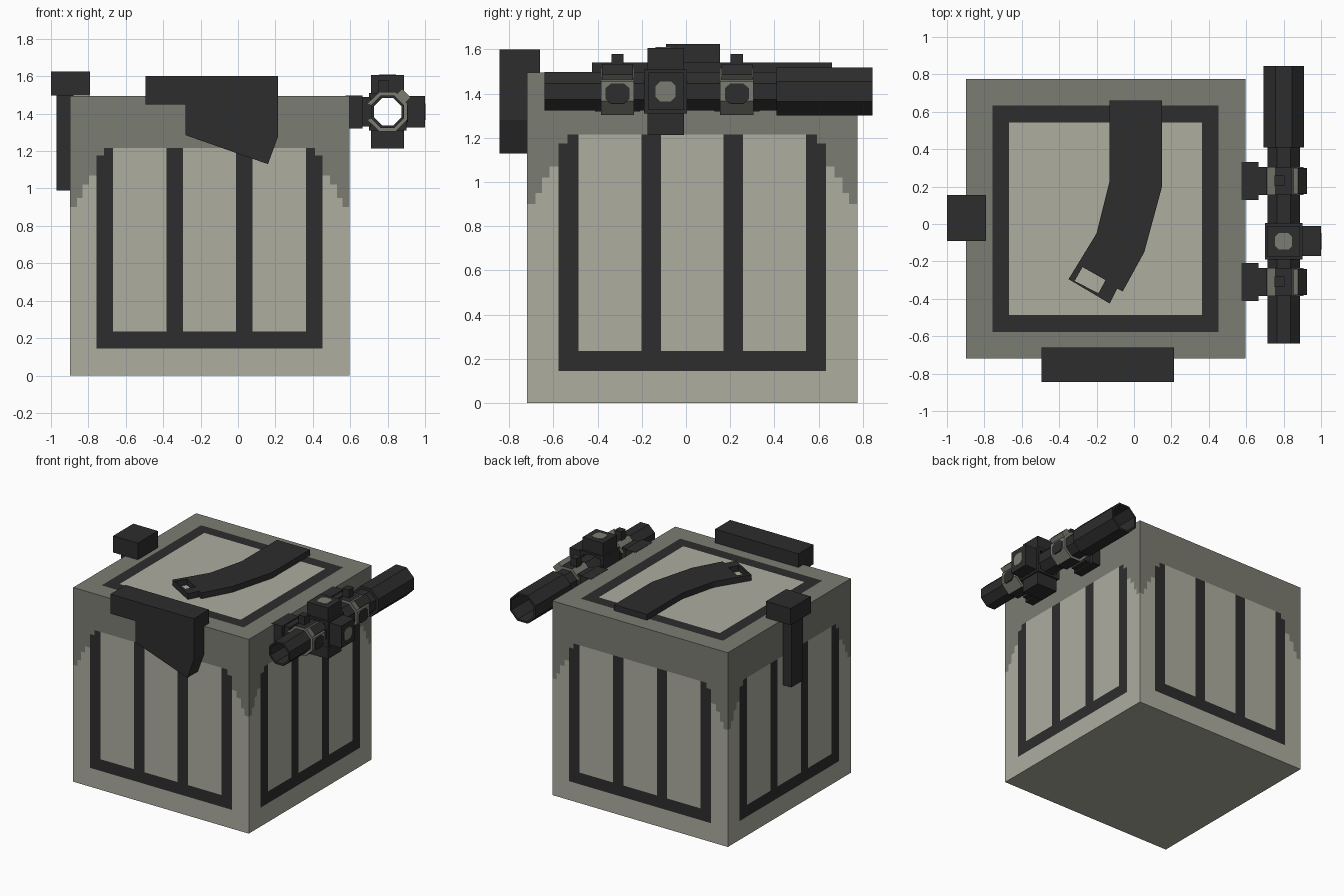
import bpy, bmesh, math
from mathutils import Vector, Matrix

if "Cube" in bpy.data.objects:
    bpy.data.objects.remove(bpy.data.objects["Cube"], do_unlink=True)


def make_material(name, colour):
    mat = bpy.data.materials.new(name)
    mat.use_nodes = True
    rgba = (*colour, 1)
    mat.diffuse_color = rgba
    mat.node_tree.nodes["Principled BSDF"].inputs["Base Color"].default_value = rgba
    return mat


PALE = make_material("pale_stone", (0.423, 0.418, 0.352))
GREY = make_material("olive_grey", (0.198, 0.202, 0.168))
BLACK = make_material("charcoal", (0.026, 0.026, 0.026))


def finish(name, bm, *materials):
    bmesh.ops.recalc_face_normals(bm, faces=bm.faces[:])
    mesh = bpy.data.meshes.new(name)
    bm.to_mesh(mesh)
    bm.free()
    for mat in materials:
        mesh.materials.append(mat)
    obj = bpy.data.objects.new(name, mesh)
    bpy.context.collection.objects.link(obj)
    return obj


def box(name, low, high, mat=BLACK):
    bm = bmesh.new()
    bmesh.ops.create_cube(bm, size=1)
    low, high = Vector(low), Vector(high)
    for v in bm.verts:
        v.co = (low + high) / 2 + v.co * (high - low)
    return finish(name, bm, mat)


def extrude(name, outlines, place, depth, mat=BLACK):
    """Turn flat outlines into slabs; place maps a 2D point to 3D."""
    bm = bmesh.new()
    for outline in outlines:
        face = bm.faces.new([bm.verts.new(place(a, b)) for a, b in outline])
        new = bmesh.ops.extrude_face_region(bm, geom=[face])["geom"]
        bmesh.ops.translate(bm, vec=depth,
                            verts=[g for g in new if isinstance(g, bmesh.types.BMVert)])
        face.normal_update()
        if not face.is_valid or len(face.link_loops if hasattr(face, "link_loops") else face.loops) == 0:
            continue
    return finish(name, bm, mat)


def octagon_lathe(bm, axis_x, axis_z, profile):
    """Closed (y, apothem) profile swept round eight flat sides."""
    rings = []
    for y, apothem in profile:
        r = apothem / math.cos(math.pi / 8)
        angles = [math.pi / 8 + k * math.pi / 4 for k in range(8)]
        rings.append([bm.verts.new((axis_x + r * math.cos(a), y, axis_z + r * math.sin(a)))
                      for a in angles])
    for i, ring in enumerate(rings):
        following = rings[(i + 1) % len(rings)]
        for k in range(8):
            n = (k + 1) % 8
            bm.faces.new((ring[k], ring[n], following[n], following[k]))


# Crate: every side is a grid of cells coloured by rule
HALF, TOP = 0.7475, 1.495
CENTRE = Vector((-0.152, 0.028, 0))
RIM, INNER = 0.605, 0.515
steps = [0.142, 0.23, INNER, 0.565, RIM, 0.645, 0.68, 0.71, HALF]
u_cuts = [-s for s in reversed(steps)] + steps
z_cuts = [0, 0.145, 0.235, 0.9, 0.95, 1.02, 1.07, 1.175, 1.215, TOP]


def side_colour(u, z):
    u = abs(u)
    # stepped lower edge of the grey upper band
    band = 1.215
    for limit, height in ((0.565, 1.175), (RIM, 1.07), (0.645, 1.02),
                          (0.68, 0.95), (0.71, 0.9)):
        if u > limit:
            band = height
    if z > band:
        return 1
    bar = 0.142 < u < 0.23 or INNER < u < RIM
    if u < RIM and z > 0.145 and (bar or z < 0.235):
        return 2
    return 0


def top_colour(u, v):
    reach = max(abs(u), abs(v))
    return 1 if reach > RIM else 2 if reach > INNER else 0


def grid(bm, cuts_a, cuts_b, place, colour):
    for a0, a1 in zip(cuts_a, cuts_a[1:]):
        for b0, b1 in zip(cuts_b, cuts_b[1:]):
            corners = ((a0, b0), (a1, b0), (a1, b1), (a0, b1))
            face = bm.faces.new([bm.verts.new(CENTRE + place(*c)) for c in corners])
            face.material_index = colour((a0 + a1) / 2, (b0 + b1) / 2)


bm = bmesh.new()
for quarter in range(4):
    turn = Matrix.Rotation(quarter * math.pi / 2, 3, "Z")
    grid(bm, u_cuts, z_cuts, lambda u, z: turn @ Vector((u, -HALF, z)), side_colour)
grid(bm, u_cuts, u_cuts, lambda u, v: Vector((u, v, TOP)), top_colour)
grid(bm, u_cuts, u_cuts, lambda u, v: Vector((u, v, 0)), lambda u, v: 0)
bmesh.ops.remove_doubles(bm, verts=bm.verts[:], dist=0.0005)
finish("crate", bm, PALE, GREY, BLACK)

# Stock plate on the front
stock = [(-0.495, 1.6), (0.215, 1.6), (0.215, 1.28), (0.16, 1.13),
         (-0.28, 1.285), (-0.28, 1.45), (-0.495, 1.45)]
extrude("front_stock", [stock], lambda x, z: (x, -0.845, z), (0, 0.185, 0))

# Curved magazine on the lid, with an open slot at its end
magazine = [(-0.13, 0.66), (0.15, 0.66), (0.15, 0.2), (0.055, -0.15), (-0.06, -0.36),
            (-0.09, -0.345), (-0.13, -0.425), (-0.19, -0.37), (-0.152, -0.3),
            (-0.275, -0.23), (-0.31, -0.23), (-0.2, -0.05), (-0.13, 0.23)]
lip = [(-0.31, -0.23), (-0.275, -0.23), (-0.318, -0.305),
       (-0.19, -0.37), (-0.13, -0.425), (-0.35, -0.295)]
extrude("curved_magazine", [magazine, lip], lambda x, y: (x, y, 1.48), (0, 0, 0.06))

# Hooked grip on the -x side
box("grip_head", (-1, -0.09, 1.497), (-0.79, 0.155, 1.625))
box("grip_stem", (-0.97, -0.035, 0.99), (-0.88, 0.105, 1.5))

# Scope tube, hollow from end to end
SX, SZ = 0.8, 1.41
bm = bmesh.new()
octagon_lathe(bm, SX, SZ, [(-0.64, 0.087), (0.41, 0.087), (0.41, 0.108), (0.845, 0.108),
                           (0.845, 0.094), (0.425, 0.094), (0.425, 0.073), (-0.64, 0.073)])
finish("scope_tube", bm, BLACK)

# Turret block built round the bore, with three turrets
Y0, Y1 = -0.19, 0.005
for side, word in ((-1, "lower"), (1, "upper")):
    z = sorted((SZ + side * 0.075, SZ + side * 0.1))
    box(f"turret_block_{word}", (SX - 0.1, Y0, z[0]), (SX + 0.1, Y1, z[1]))
    z = sorted((SZ + side * 0.09, SZ + side * 0.197))
    box(f"{word}_turret", (SX - 0.088, Y0 + 0.015, z[0]), (SX + 0.088, Y1 - 0.015, z[1]))
    x = sorted((SX + side * 0.075, SX + side * 0.1))
    box(f"turret_block_wall_{word}", (x[0], Y0, SZ - 0.1), (x[1], Y1, SZ + 0.1))
box("side_turret", (SX + 0.09, Y0 + 0.02, SZ - 0.085), (1, Y1 - 0.015, SZ + 0.085))

# Grey caps: squares with clipped corners
clipped = [(0.045, 0.025), (0.025, 0.045)]
cap = (clipped + [(-a, b) for a, b in reversed(clipped)]
       + [(-a, -b) for a, b in clipped] + [(a, -b) for a, b in reversed(clipped)])
YC = (Y0 + Y1) / 2
extrude("top_turret_cap", [cap], lambda a, b: (SX + a, YC + b, SZ + 0.194), (0, 0, 0.006), GREY)
extrude("side_turret_cap", [cap], lambda a, b: (0.997, YC + a, SZ + b), (0.005, 0, 0), GREY)

# Two mounting rings with foot, arm, clamp and knob
for yc, word in ((-0.31, "front"), (0.23, "rear")):
    bm = bmesh.new()
    octagon_lathe(bm, SX, SZ, [(yc - 0.075, 0.106), (yc + 0.075, 0.106),
                               (yc + 0.075, 0.08), (yc - 0.075, 0.08)])
    bm.normal_update()
    for f in bm.faces:
        # top, bottom and inner side stay black
        f.material_index = int(abs(f.normal.z) > 0.9 or f.calc_center_median().x < SX - 0.09)
    finish(f"{word}_ring", bm, GREY, BLACK)
    box(f"{word}_mount_foot", (0.575, yc - 0.102, 1.32), (0.665, yc + 0.102, 1.497))
    box(f"{word}_mount_arm", (0.66, yc - 0.075, 1.33), (0.71, yc + 0.075, 1.49))
    box(f"{word}_ring_knob", (0.75, yc - 0.028, 1.5), (0.805, yc + 0.028, 1.58))
    extrude(f"{word}_ring_screw", [cap],
            lambda a, b: (SX + 0.102, yc + a * 1.2, SZ - 0.01 + b), (0.008, 0, 0))

    # clamp tilted outward on the upper chamfer, black on its outer face
    bm = bmesh.new()
    bmesh.ops.create_cube(bm, size=1)
    bm.normal_update()
    for f in bm.faces:
        f.material_index = int(f.normal.x > 0.9)
    bmesh.ops.scale(bm, vec=(0.06, 0.14, 0.066), verts=bm.verts[:])
    bmesh.ops.translate(bm, vec=(0.112, 0, 0), verts=bm.verts[:])
    tilt = Matrix.Translation((SX, yc, SZ)) @ Matrix.Rotation(-math.pi / 4, 4, "Y")
    bmesh.ops.transform(bm, matrix=tilt, verts=bm.verts[:])
    finish(f"{word}_ring_clamp", bm, GREY, BLACK)
